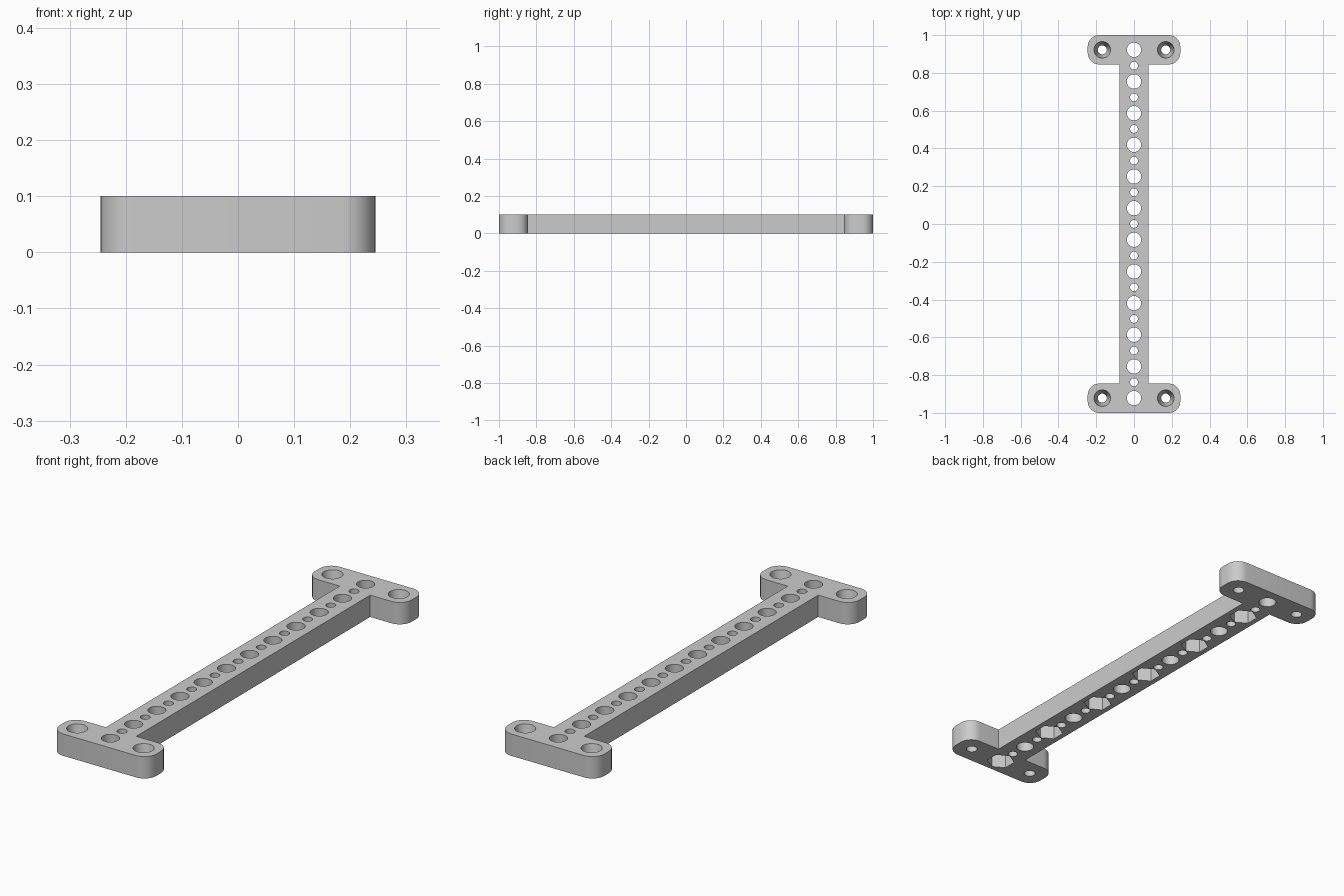
import bpy, bmesh
from math import sin, cos, pi, radians
from mathutils import Matrix

cube = bpy.data.objects.get("Cube")
if cube:
    bpy.data.objects.remove(cube, do_unlink=True)

THICK = 0.1
BAR_X, CAP_X, CAP_Y = 0.077, 0.245, 0.845
CORNER = 0.06
END_Y, PITCH, COUNT = 0.922, 0.1676, 12
EPS = 0.01


def make_object(name, bm):
    bmesh.ops.recalc_face_normals(bm, faces=bm.faces)
    mesh = bpy.data.meshes.new(name)
    bm.to_mesh(mesh)
    bm.free()
    obj = bpy.data.objects.new(name, mesh)
    bpy.context.collection.objects.link(obj)
    return obj


def arc(cx, cy, start, steps=8):
    angles = [radians(start + 90 * i / steps) for i in range(steps + 1)]
    return [(cx + CORNER * cos(a), cy + CORNER * sin(a)) for a in angles]


def add_cutter(bm, x, y, z0, z1, r0, r1, sides=32, turn=0.0):
    place = Matrix.Translation((x, y, (z0 + z1) / 2)) @ Matrix.Rotation(turn, 4, "Z")
    bmesh.ops.create_cone(bm, cap_ends=True, segments=sides, radius1=r0,
                          radius2=r1, depth=z1 - z0, matrix=place)


def cut(target, cutter):
    cutter.hide_render = True
    mod = target.modifiers.new("cut", "BOOLEAN")
    mod.operation = "DIFFERENCE"
    mod.solver = "EXACT"
    mod.object = cutter
    bpy.context.view_layer.objects.active = target
    bpy.ops.object.modifier_apply(modifier=mod.name)
    bpy.data.objects.remove(cutter, do_unlink=True)


# Outline of one quarter, mirrored to the full bar with rounded end caps
quarter = [(BAR_X, CAP_Y)]
quarter += arc(CAP_X - CORNER, CAP_Y + CORNER, -90)
quarter += arc(CAP_X - CORNER, 1 - CORNER, 0)
back = quarter + [(-x, y) for x, y in reversed(quarter)]
outline = back + [(x, -y) for x, y in reversed(back)]

bm = bmesh.new()
face = bm.faces.new([bm.verts.new((x, y, 0)) for x, y in outline])
top = bmesh.ops.extrude_face_region(bm, geom=[face])["geom"]
bmesh.ops.translate(bm, vec=(0, 0, THICK),
                    verts=[v for v in top if isinstance(v, bmesh.types.BMVert)])
bar = make_object("mounting_bar", bm)

# Row of alternating large and small through holes
bm = bmesh.new()
for i in range(COUNT):
    y = END_Y - i * PITCH
    add_cutter(bm, 0, y, -EPS, THICK + EPS, 0.038, 0.038)
    if i < COUNT - 1:
        add_cutter(bm, 0, y - PITCH / 2, -EPS, THICK + EPS, 0.021, 0.021)

# Tapered screw holes in the cap corners
for x in (-0.168, 0.168):
    for y in (-END_Y, END_Y):
        add_cutter(bm, x, y, -EPS, THICK + EPS, 0.022, 0.046)
cut(bar, make_object("hole_cutter", bm))

# Hexagonal nut pockets under every second large hole
bm = bmesh.new()
for i in range(1, COUNT, 2):
    add_cutter(bm, 0, END_Y - i * PITCH, -EPS, 0.063, 0.061, 0.061, 6, pi / 6)
# turn the hexagons so that corners point along the bar
for v in bm.verts:
    v.co.z = min(v.co.z, 0.063)
cutter = make_object("nut_cutter", bm)
first = max(cutter.data.vertices, key=lambda v: v.co.y).co
if abs(first.x) > 0.01:
    pitch_centres = [END_Y - i * PITCH for i in range(1, COUNT, 2)]
    for v in cutter.data.vertices:
        c = min(pitch_centres, key=lambda p: abs(p - v.co.y))
        v.co.x, v.co.y = -(v.co.y - c), v.co.x + c
cut(bar, cutter)

# Single grey material
grey = bpy.data.materials.new("light_grey")
grey.use_nodes = True
colour = (0.6, 0.6, 0.6, 1)
grey.diffuse_color = colour
grey.node_tree.nodes["Principled BSDF"].inputs["Base Color"].default_value = colour
bar.data.materials.clear()
bar.data.materials.append(grey)
for p in bar.data.polygons:
    p.material_index = 0

# Smooth the round walls, keep the edges sharp
bpy.ops.object.select_all(action="DESELECT")
bar.select_set(True)
bpy.context.view_layer.objects.active = bar
bpy.ops.object.shade_smooth_by_angle(angle=radians(30))
